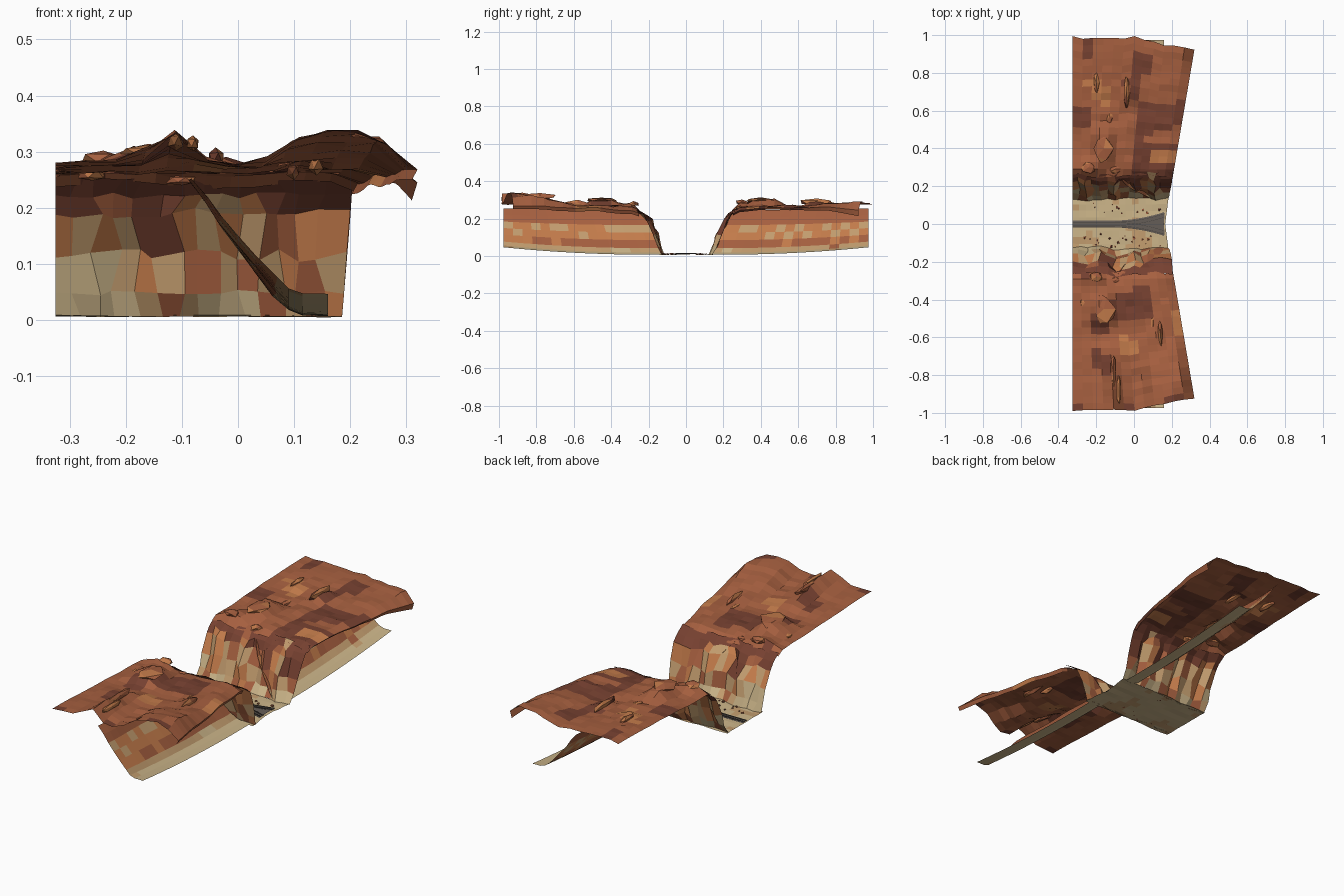
import bpy, bmesh, math, random
from mathutils import Vector, noise

if "Cube" in bpy.data.objects:
    bpy.data.objects.remove(bpy.data.objects["Cube"])

random.seed(4)
COLORS = {"rust": (.38, .115, .05), "dark": (.18, .052, .03), "orange": (.55, .2, .07),
          "tan": (.55, .34, .16), "sand": (.6, .46, .25), "gravel": (.13, .11, .095),
          "steel": (.06, .055, .05)}
NAMES = list(COLORS)
MATS = []
for n, c in COLORS.items():
    m = bpy.data.materials.new(n)
    m.diffuse_color = (*c, 1)
    m.use_nodes = True
    m.node_tree.nodes["Principled BSDF"].inputs["Base Color"].default_value = m.diffuse_color
    MATS.append(m)


def nz(x, y, z=0.0, f=8):
    return noise.noise(Vector((x * f + 3.3, y * f + 7.7, z * f + 1.1)))


def lerp_table(pts, k):
    for (a, b), (c, d) in zip(pts, pts[1:]):
        if k <= c:
            return b + (d - b) * max(0, (k - a) / (c - a))
    return pts[-1][1]


def finish(name, bm, paint):
    bm.normal_update()
    for f in bm.faces:
        f.material_index = NAMES.index(paint(f.calc_center_median()))
    me = bpy.data.meshes.new(name)
    bm.to_mesh(me)
    bm.free()
    for m in MATS:
        me.materials.append(m)
    ob = bpy.data.objects.new(name, me)
    bpy.context.collection.objects.link(ob)
    return ob


def sheet(name, rows, facing, paint):
    bm = bmesh.new()
    vs = [[bm.verts.new(p) for p in r] for r in rows]
    for a, b in zip(vs, vs[1:]):
        for i in range(len(a) - 1):
            bm.faces.new((a[i], a[i + 1], b[i + 1], b[i]))
    bm.normal_update()
    if sum(f.normal.dot(Vector(facing)) for f in bm.faces) < 0:
        bmesh.ops.reverse_faces(bm, faces=bm.faces[:])
    return finish(name, bm, paint)


# strata colours by height, broken up by noise
BANDS = [(.026, "sand"), (.045, "tan"), (.07, "rust"), (.11, "orange"),
         (.145, "tan"), (.17, "orange"), (.195, "rust"), (9, "dark")]


def strata(p, lift=0.0, amount=.03, top="dark"):
    z = p.z - lift + nz(p.x, p.y, p.z * .3, 14) * amount
    n = next(n for h, n in BANDS if z < h)
    return top if n == "dark" else n


def top_paint(p):
    v = nz(p.x, p.y, 0, 5)
    if v > .5:
        return "orange"
    if v < -.27 or (p.x > 0 and .2 < p.y < .42):
        return "dark"
    return "rust"


# canyon cliff cross-section: (height, distance from centre line)
CLIFF = [(.008, .13), (.03, .142), (.08, .162), (.13, .18), (.185, .205), (.22, .232), (.25, .272)]
# outer slope cross-section: (x, z)
SLOPE = [(.16, .007), (.115, .008), (.09, .018), (.065, .042), (.03, .085), (.0, .125),
         (-.03, .165), (-.055, .205), (-.085, .245)]
# far-rim skylines
SKY = [(-.33, .28), (-.17, .285), (-.15, .34), (-.09, .33), (-.05, .28), (.04, .275),
       (.08, .32), (.16, .336), (.25, .34), (.28, .29), (.33, .28)]
BACK = [(-.33, .28), (-.22, .285), (-.1, .28), (.05, .275), (.2, .29), (.27, .29), (.33, .25)]
# ridges and humps of the plateau: x, y, half length along x, y, height
HUMPS = [(-.17, -.45, .09, .12, .035), (-.1, -.82, .03, .16, .025), (-.23, -.3, .07, .05, .02),
         (.13, -.56, .04, .1, .02), (-.16, .42, .07, .14, .035), (-.22, .3, .08, .06, .03),
         (-.04, .7, .035, .1, .03), (-.17, .75, .04, .1, .02), (.1, .9, .08, .08, .015)]


def right_edge(a):
    return .185 + max(0, a - .13) * .17


def lift(a):
    return .04 * max(0, (a - .2) / .77) ** 2


def plateau_z(x, a, s):
    z = .255 + .012 * nz(x, a * s, 0, 9) + .01 * min(1, max(0, a - .25) * 8)
    t = min(1, max(0, (a - .5) / .45))
    t = t * t * (3 - 2 * t)
    z = z * (1 - t) + lerp_table(SKY if s < 0 else BACK, x) * t
    d = [h * min(1, 2.2 * max(0, 1 - math.hypot((x - hx) / rx, (a * s - hy) / ry)))
         for hx, hy, rx, ry, h in HUMPS]
    return z + max(d) * (1 - .7 * t)


for s, side in ((-1, "front"), (1, "back")):
    # canyon cliff with rough vertical buttresses
    rows = []
    shift = [random.uniform(-.024, .02) for i in range(15)]
    for z in (.006, .05, .115, .19, .222, .252):
        r = []
        for i in range(15):
            x = -.325 + .51 * i / 14
            k = math.sin(math.pi * min(1, z / .27))
            y = lerp_table(CLIFF, z) + (.4 + .6 * k) * (shift[i] + .025 * nz(x, s, z, 13))
            if 0 < i < 14:
                x += random.uniform(-.012, .012)
            else:
                x += .02 * z / .25 * (i == 14)
            r.append((x, s * y, z + k * random.uniform(-.012, .012)))
        rows.append(r)
    sheet(side + "_canyon_cliff", rows, (0, -s, .3), lambda p: strata(p, 0, .13))

    # plateau with a broken slanted edge that droops at the back
    rows = []
    for j in range(21):
        t = j / 20
        r = []
        for i in range(14):
            u = min(1, i / 12)
            xe = -.325 + (right_edge(.97) + .325) * u
            end = (.985 if xe < 0 else .985 - .065 * xe / .32) + .016 * nz(xe, s, 0, 20)
            a = .255 + (end - .255) * t
            if j == 0:
                a += .02 * nz(xe, s, 0, 15)
            x = -.325 + (right_edge(a) + .325) * u
            z = plateau_z(x, a, s) - (.014 if j == 0 else 0)
            if 0 < i < 12 and 0 < j < 20:
                z += random.uniform(-.004, .004)
            if i >= 12:
                z = min(z, .28) - .012
            if i == 13:
                x -= .01
                z -= .01 + (.022 * t ** 3 if s > 0 else .008)
            r.append((x, s * a, z))
        rows.append(r)
    sheet(side + "_plateau", rows, (0, 0, 1), top_paint)

    # outer slope running away from the canyon mouth
    rows = []
    for j in range(17):
        t = j / 16
        r = []
        for x, z in SLOPE:
            y0 = lerp_table(CLIFF, z)
            a = y0 + (.975 - y0) * t
            w = .008 * nz(z, a * s, 0, 7) if 0 < j and .02 < z else 0
            r.append((x + w, s * a, z + lift(a) * (1 - .8 * z / .25)))
        rows.append(r)
    sheet(side + "_outer_slope", rows, (1, 0, .6),
          lambda p: strata(p, lift(abs(p.y)) * .6, .012, "rust"))

# sandy canyon floor
rows = []
for i in range(15):
    x = -.325 + .49 * i / 14
    r = []
    for j in range(9):
        v = j / 4 - 1
        edge = .018 * abs(v) if i == 14 else 0
        r.append((x + edge, v * (.14 + .01 * nz(x, v, 0, 12)), .007 + .004 * nz(x, v, 0, 6)))
    rows.append(r)
sheet("canyon_floor", rows, (0, 0, 1), lambda p: "tan" if nz(p.x, p.y, 0, 11) > .2 else "sand")


# track bed that splits in two at the mouth
def spread(x):
    return .045 * max(0, (x + .12) / .28) ** 2


rows = []
for i in range(25):
    x = -.325 + .485 * i / 24
    w = .018 + spread(x)
    rows.append([(x, w * v, .0105 + .002 * (abs(v) < .9)) for v in (-1, -.8, 0, .8, 1)])
sheet("track_bed", rows, (0, 0, 1), lambda p: "gravel")

bm = bmesh.new()
for i in range(38):
    x = -.32 + .478 * i / 37
    for d in (-1, 1):
        for v in bmesh.ops.create_cube(bm, size=1)["verts"]:
            v.co = Vector((x + v.co.x * .005, d * spread(x) + v.co.y * .028, .0125 + v.co.z * .003))
finish("track_ties", bm, lambda p: "gravel")
for d in (-1, 1):
    for g in (-.009, .009):
        rows = []
        for i in range(25):
            x = -.325 + .485 * i / 24
            y = d * spread(x) + g
            rows.append([(x, y - .001, .013), (x, y - .001, .016), (x, y + .001, .016), (x, y + .001, .013)])
        sheet("rail", rows, (0, 0, 1), lambda p: "steel")


def rock(bm, loc, size):
    for v in bmesh.ops.create_icosphere(bm, subdivisions=1, radius=1)["verts"]:
        k = random.uniform(.7, 1.15)
        v.co = Vector(loc) + Vector([v.co[i] * size[i] * k for i in range(3)])


# jagged stones on top of the humps: x, y, half length along x, y, z
STONES = [(-.2, -.28, .035, .03, .014), (-.1, -.3, .03, .02, .012), (-.11, -.78, .016, .12, .02),
          (-.08, -.88, .012, .08, .016), (.14, -.58, .016, .08, .02), (.1, -.53, .014, .05, .015),
          (-.16, -.45, .07, .09, .014), (-.26, -.42, .03, .03, .016),
          (-.16, .4, .055, .09, .014), (-.24, .3, .04, .035, .015), (-.1, .29, .04, .025, .014),
          (-.04, .7, .016, .09, .02), (-.2, .75, .018, .07, .018), (-.13, .57, .018, .05, .015)]
bm = bmesh.new()
for x, y, a, b, c in STONES:
    rock(bm, (x, y, plateau_z(x, abs(y), 1 if y > 0 else -1) - .004), (a, b, c))
finish("plateau_stones", bm,
       lambda p: ("rust", "rust", "orange", "dark")[int((nz(p.x, p.y, p.z, 17) + 1) * 2) % 4])

# fallen pebbles on the floor
bm = bmesh.new()
for i in range(34):
    y = random.choice((-1, 1)) * random.uniform(.05, .12)
    q = random.uniform(.003, .009)
    rock(bm, (random.uniform(-.31, .14), y, .011), (q, q, q * .6))
finish("pebbles", bm, lambda p: "rust" if nz(p.x, p.y, 0, 9) > 0 else "dark")
